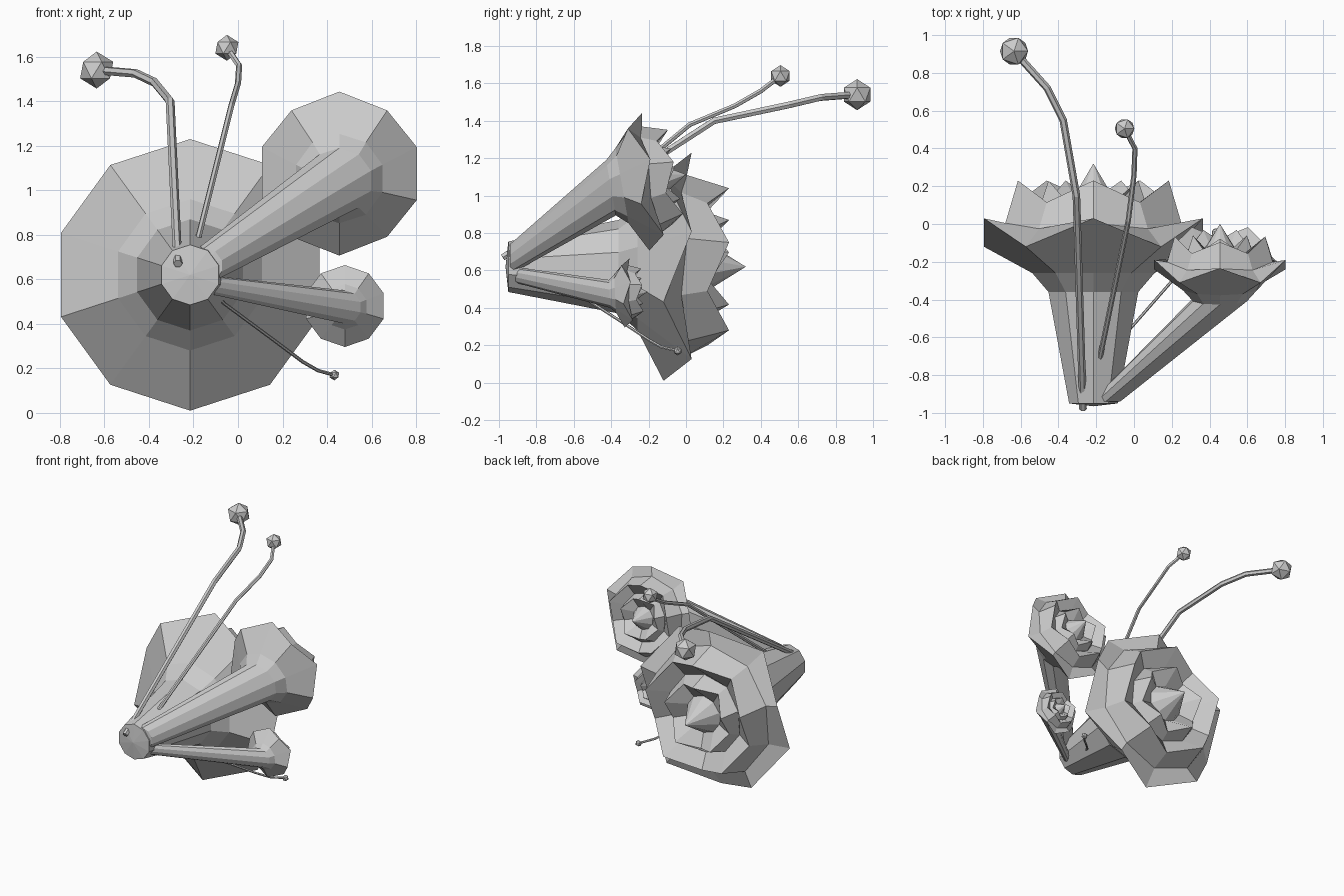
import bpy, bmesh, math
from mathutils import Vector, Matrix

if "Cube" in bpy.data.objects:
    bpy.data.objects.remove(bpy.data.objects["Cube"])

SIDES = 10
# Bloom profile: radius, height at petal tips, height between petals (from rim plane)
PROFILE = [
    (0.25, -0.315, -0.315), (0.34, -0.215, -0.215),     # calyx
    (0.61, 0.075, -0.075),                              # outer petals
    (0.49, 0.05, 0.02), (0.42, 0.275, 0.16),            # middle petals
    (0.30, 0.13, 0.11), (0.25, 0.275, 0.17),            # inner petals
    (0.14, 0.14, 0.14),                                 # pistil base
]
PISTIL_TIP = 0.365


def flower(name, base, centre, scale, tilt):
    """Faceted trumpet: stem ring at base, lofted to a layered bloom facing +y."""
    bm = bmesh.new()
    base, centre = Vector(base), Vector(centre)
    rot = Matrix.Rotation(math.radians(tilt), 3, 'X')

    def ring(origin, m, r, high, low):
        out = []
        for k in range(SIDES):
            a = math.pi / 2 + k * 2 * math.pi / SIDES
            p = Vector((r * math.cos(a), low if k % 2 else high, r * math.sin(a)))
            out.append(bm.verts.new(origin + m @ (p * scale)))
        return out

    rings = [ring(base, Matrix.Identity(3), 0.135, 0, 0)]
    rings += [ring(centre, rot, *p) for p in PROFILE]
    for a, b in zip(rings, rings[1:]):
        for k in range(SIDES):
            j = (k + 1) % SIDES
            bm.faces.new((a[k], a[j], b[j], b[k]))
    # Shallow stem cap and pointed pistil
    cap = bm.verts.new(base + Vector((0, -0.015 * scale, 0)))
    tip = bm.verts.new(centre + rot @ Vector((0, PISTIL_TIP * scale, 0)))
    for k in range(SIDES):
        j = (k + 1) % SIDES
        bm.faces.new((cap, rings[0][j], rings[0][k]))
        bm.faces.new((tip, rings[-1][k], rings[-1][j]))
    bmesh.ops.recalc_face_normals(bm, faces=bm.faces)
    me = bpy.data.meshes.new(name)
    bm.to_mesh(me)
    bm.free()
    bpy.context.collection.objects.link(bpy.data.objects.new(name, me))


def stamen(name, points, radius, ball, ball_radius):
    """Thin bent filament ending in a faceted ball."""
    cu = bpy.data.curves.new(name + "_filament", 'CURVE')
    cu.dimensions = '3D'
    cu.bevel_depth = radius
    cu.bevel_resolution = 1
    cu.use_fill_caps = True
    sp = cu.splines.new('POLY')
    pts = points + [ball]
    sp.points.add(len(pts) - 1)
    for p, co in zip(sp.points, pts):
        p.co = (*co, 1)
    sp.use_smooth = False
    bpy.context.collection.objects.link(bpy.data.objects.new(name + "_filament", cu))
    bpy.ops.mesh.primitive_ico_sphere_add(subdivisions=1, radius=ball_radius, location=ball)
    bpy.context.object.name = name + "_ball"


# Three blooms sharing one root
flower("large_flower", (-0.215, -0.95, 0.62), (-0.215, -0.045, 0.62), 1.0, 0)
flower("medium_flower", (-0.15, -0.94, 0.66), (0.455, -0.215, 1.075), 0.6, 10)
flower("small_flower", (-0.15, -0.93, 0.58), (0.48, -0.315, 0.48), 0.3, 3)

# Three stamens
stamen("long_stamen",
       [(-0.27, -0.98, 0.67), (-0.305, 0.15, 1.40), (-0.375, 0.55, 1.485), (-0.46, 0.72, 1.525)],
       0.02, (-0.635, 0.915, 1.54), 0.083)
stamen("middle_stamen",
       [(-0.22, -0.9, 0.62), (-0.03, 0.02, 1.38), (0.0, 0.26, 1.48), (0.005, 0.40, 1.56)],
       0.014, (-0.05, 0.505, 1.64), 0.058)
stamen("short_stamen",
       [(-0.2, -0.9, 0.62), (-0.06, -0.6, 0.49), (0.15, -0.36, 0.335), (0.29, -0.2, 0.23), (0.36, -0.13, 0.19)],
       0.008, (0.433, -0.045, 0.17), 0.024)
